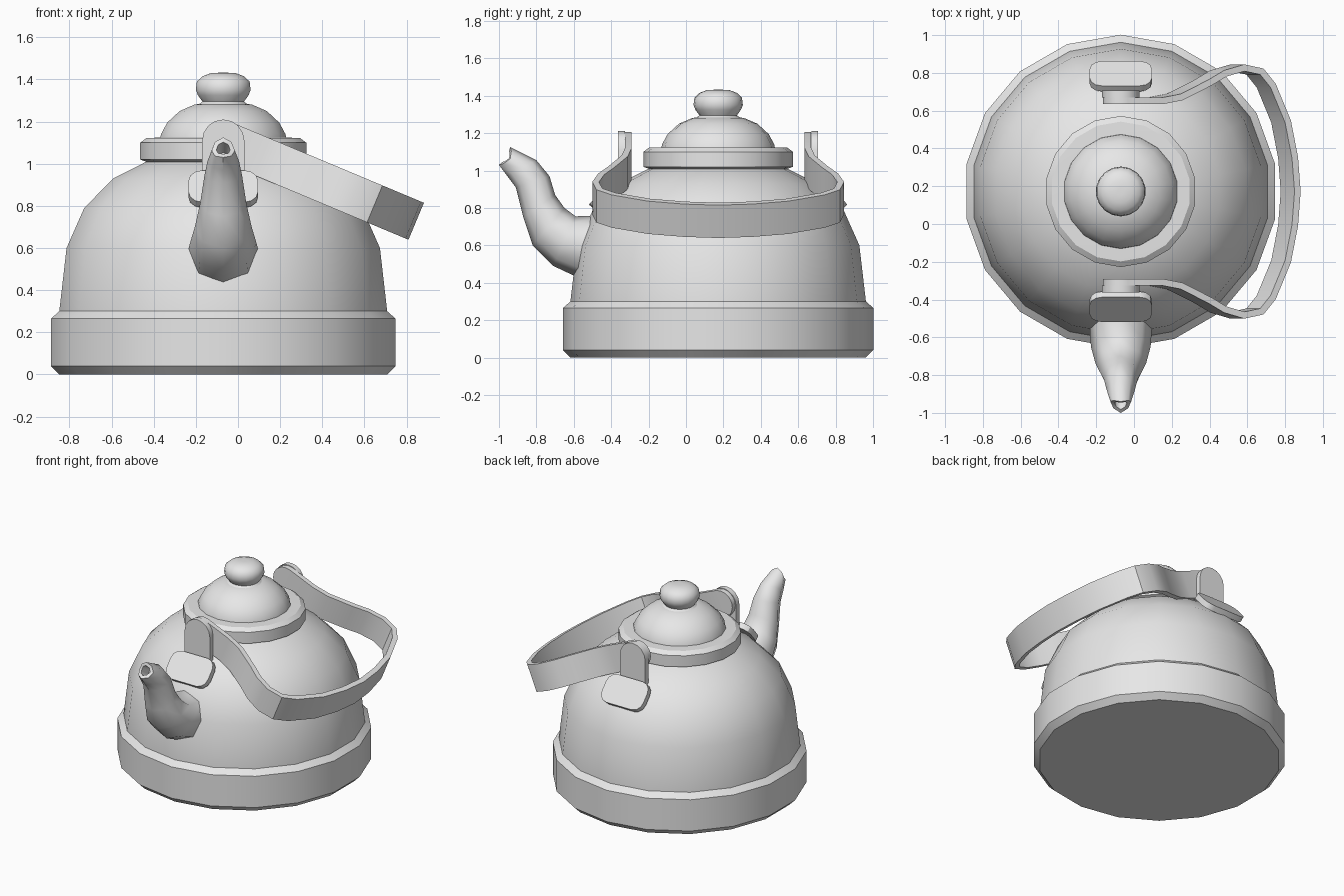
import bpy, bmesh
from math import sin, cos, pi, radians
from mathutils import Matrix, Vector

if "Cube" in bpy.data.objects:
    bpy.data.objects.remove(bpy.data.objects["Cube"])

grey = bpy.data.materials.new("light_grey")
grey.use_nodes = True
grey.diffuse_color = (0.8, 0.8, 0.8, 1)
grey.node_tree.nodes["Principled BSDF"].inputs["Base Color"].default_value = (0.8, 0.8, 0.8, 1)

CENTRE = Matrix.Translation((-0.07, 0.172, 0))


def finish(name, bm, matrix=CENTRE, angle=30):
    """Turn a bmesh into a shaded object."""
    bmesh.ops.recalc_face_normals(bm, faces=bm.faces)
    mesh = bpy.data.meshes.new(name)
    bm.to_mesh(mesh)
    bm.free()
    mesh.transform(matrix)
    mesh.materials.append(grey)
    obj = bpy.data.objects.new(name, mesh)
    bpy.context.collection.objects.link(obj)
    bpy.ops.object.select_all(action="DESELECT")
    obj.select_set(True)
    bpy.context.view_layer.objects.active = obj
    bpy.ops.object.shade_smooth_by_angle(angle=radians(angle))
    return obj


def bridge(bm, rings):
    """Skin closed rings of points and cap both ends."""
    rows = [[bm.verts.new(p) for p in ring] for ring in rings]
    n = len(rows[0])
    for a, b in zip(rows, rows[1:]):
        for i in range(n):
            j = (i + 1) % n
            bm.faces.new((a[i], a[j], b[j], b[i]))
    bm.faces.new(rows[0][::-1])
    bm.faces.new(rows[-1])


def lathe(name, profile, sides=18, angle=30):
    bm = bmesh.new()
    turns = [pi / 2 + 2 * pi * i / sides for i in range(sides)]
    bridge(bm, [[(r * cos(t), r * sin(t), z) for t in turns] for r, z in profile])
    return finish(name, bm, angle=angle)


def prism(name, outline, low, high, matrix):
    bm = bmesh.new()
    bridge(bm, [[(x, y, z) for x, y in outline] for z in (low, high)])
    return finish(name, bm, matrix)


# Round parts
lathe("base_band", [(0.79, 0), (0.83, 0.04), (0.83, 0.265), (0.79, 0.3)])
lathe("body", [(0.79, 0.28), (0.79, 0.3), (0.755, 0.6), (0.67, 0.79),
               (0.53, 0.93), (0.37, 1.01), (0.3, 1.03)])
lathe("lid_rim", [(0.36, 1.005), (0.4, 1.02), (0.4, 1.1), (0.37, 1.122), (0.28, 1.125)])
lathe("lid_dome", [(0.305, 1.11), (0.3, 1.14), (0.27, 1.195), (0.21, 1.25),
                   (0.14, 1.28), (0.1, 1.287)])
lathe("lid_knob", [(0.12, 1.28), (0.1, 1.295), (0.122, 1.325), (0.132, 1.35), (0.127, 1.39),
                   (0.1, 1.415), (0.06, 1.43), (0.02, 1.432)], angle=50)

# Spout: upper point, lower point and half width of each ring
stations = [((-0.46, 0.76), (-0.54, 0.41), 0.168),
            ((-0.59, 0.755), (-0.71, 0.49), 0.158),
            ((-0.65, 0.80), (-0.82, 0.60), 0.135),
            ((-0.70, 0.87), (-0.87, 0.75), 0.11),
            ((-0.73, 0.97), (-0.91, 0.91), 0.09),
            ((-0.80, 1.055), (-0.955, 0.97), 0.075),
            ((-0.94, 1.125), (-1.0, 1.03), 0.055)]
rings = []
for up, low, width in stations:
    up, low = Vector((0, *up)), Vector((0, *low))
    mid, half = (up + low) / 2, (up - low) / 2
    rings.append([mid + half * cos(k * pi / 4) + Vector((width * sin(k * pi / 4), 0, 0))
                  for k in range(8)])
for k, p in enumerate(rings[-1]):
    p += Vector((0, 0.03, -0.015)) * sin(k * pi / 4) ** 2
middle = sum(rings[-1], Vector()) / 8
rings.append([middle.lerp(p, 0.6) for p in rings[-1]])
rings.append([p + Vector((0, 0.08, -0.05)) for p in rings[-1]])
bm = bmesh.new()
bridge(bm, rings)
finish("spout", bm, Matrix.Translation((-0.07, 0, 0)), angle=50)

# Handle mounts, front and back
arc = [pi * i / 8 for i in range(9)]
tab = [(0.1, 0.86)] + [(0.1 * cos(t), 1.11 + 0.1 * sin(t)) for t in arc] + [(-0.1, 0.86)]
plate = []
for sx, sy, start in ((1, 1, 0), (-1, 1, 1), (-1, -1, 2), (1, -1, 3)):
    for i in range(4):
        t = (start + i / 3) * pi / 2
        plate.append((sx * 0.1 + 0.065 * cos(t), sy * 0.035 + 0.065 * sin(t)))
for side, turn in (("front", 0), ("back", pi)):
    place = CENTRE @ Matrix.Rotation(turn, 4, "Z")
    prism(side + "_mount_tab", tab, 0.498, 0.535, place @ Matrix.Rotation(pi / 2, 4, "X"))
    prism(side + "_mount_plate", plate, -0.02, 0.02,
          place @ Matrix.Translation((0, -0.61, 0.88)) @ Matrix.Rotation(radians(49), 4, "X"))

# Handle: a flat strip with rounded ends, bent in plan and tilted down
HALF = 0.095
path = [(-HALF * cos(t), 0.48, max(HALF * sin(t), 0.01)) for t in arc[:5]]
path += [(s, d, HALF) for s, d in ((0.2, 0.48), (0.31, 0.50), (0.47, 0.575), (0.56, 0.625),
                                   (0.67, 0.655), (0.77, 0.635), (0.835, 0.56),
                                   (0.92, 0.37), (0.96, 0.18), (0.975, 0))]
path += [(s, -d, h) for s, d, h in path[-2::-1]]
bm = bmesh.new()
pairs = [[bm.verts.new((s, -d, z)) for z in (-h, h)] for s, d, h in path]
for a, b in zip(pairs, pairs[1:]):
    bm.faces.new((a[0], b[0], b[1], a[1]))
tilt = Matrix.Translation((0, 0, 1.11)) @ Matrix.Rotation(radians(22.7), 4, "Y")
handle = finish("handle", bm, CENTRE @ tilt, angle=35)
solid = handle.modifiers.new("thickness", "SOLIDIFY")
solid.thickness = 0.035
solid.offset = 0
solid.use_even_offset = True
# keep the strip's rims crisp
split = handle.modifiers.new("crisp_rims", "EDGE_SPLIT")
split.split_angle = radians(35)
